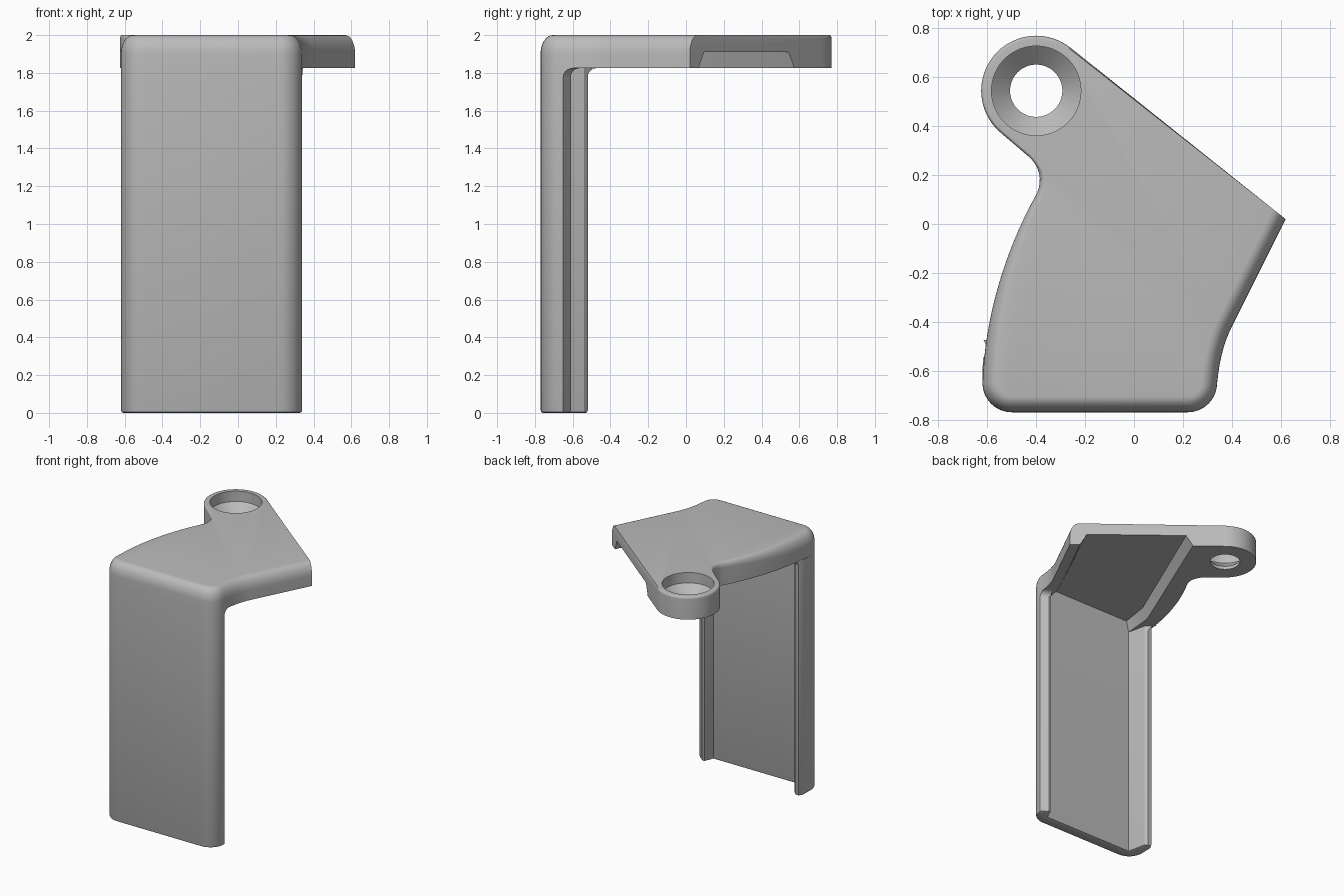
import bpy, bmesh
from math import sin, cos, pi, radians
from mathutils import Vector
from mathutils.geometry import interpolate_bezier

if "Cube" in bpy.data.objects:
    bpy.data.objects.remove(bpy.data.objects["Cube"])

TOP, UNDER, CEILING = 2.0, 1.825, 1.91

grey = bpy.data.materials.new("plain_grey")
grey.use_nodes = True
grey.diffuse_color = (0.5, 0.5, 0.5, 1)
grey.node_tree.nodes["Principled BSDF"].inputs["Base Color"].default_value = (0.5, 0.5, 0.5, 1)


def arc(cx, cy, r, a, b, n):
    return [Vector((cx + r * cos(radians(a + (b - a) * i / n)),
                    cy + r * sin(radians(a + (b - a) * i / n)))) for i in range(n + 1)]


def curve(a, b, c, d, n):
    return [p.to_2d() for p in interpolate_bezier(*[Vector((*q, 0)) for q in (a, b, c, d)], n)]


def edge_normals(pts):
    out = []
    for p, q in zip(pts, pts[1:] + pts[:1]):
        d = (q - p).normalized()
        out.append(Vector((d.y, -d.x)))
    return out


def inset(pts, weights, amount=1.0):
    """Move each edge of a counter-clockwise outline inward by its own weight."""
    normals, out = edge_normals(pts), []
    for i, p in enumerate(pts):
        a, b = normals[i - 1], normals[i]
        wa, wb = weights[i - 1] * amount, weights[i] * amount
        det = a.x * b.y - a.y * b.x
        if abs(det) > 0.5:
            move = Vector((wa * b.y - wb * a.y, wb * a.x - wa * b.x)) / det
        else:
            move = (a + b).normalized() * (wa + wb) / 2
        out.append(p - move)
    return out


def level(pts, z):
    return [(p.x, p.y, z) for p in pts]


def loft(name, rings):
    bm = bmesh.new()
    rows = [[bm.verts.new(c) for c in ring] for ring in rings]
    n = len(rows[0])
    for low, high in zip(rows, rows[1:]):
        for i in range(n):
            j = (i + 1) % n
            bm.faces.new((low[i], low[j], high[j], high[i]))
    bm.faces.new(rows[0][::-1])
    bm.faces.new(rows[-1])
    bmesh.ops.recalc_face_normals(bm, faces=bm.faces)
    mesh = bpy.data.meshes.new(name)
    bm.to_mesh(mesh)
    bm.free()
    mesh.materials.append(grey)
    obj = bpy.data.objects.new(name, mesh)
    bpy.context.collection.objects.link(obj)
    return obj


def select(obj):
    bpy.ops.object.select_all(action='DESELECT')
    obj.select_set(True)
    bpy.context.view_layer.objects.active = obj


def cut(obj, cutter):
    select(obj)
    mod = obj.modifiers.new("cut", 'BOOLEAN')
    mod.operation, mod.solver, mod.object = 'DIFFERENCE', 'EXACT', cutter
    bpy.ops.object.modifier_apply(modifier=mod.name)
    bpy.data.objects.remove(cutter)


def shade(obj, angle):
    select(obj)
    bpy.ops.object.shade_smooth_by_angle(angle=radians(angle))


# Outline shared by the front of the plate and the panel
front = arc(-0.5, -0.65, 0.12, 180, 270, 8) + arc(0.22, -0.65, 0.12, 270, 360, 8)

# Top plate with a mounting ear, rounded over on its front and sides
outline = (front
           + curve((0.34, -0.65), (0.35, -0.55), (0.37, -0.48), (0.4, -0.42), 8)[1:]
           + [Vector((0.62, 0.02))]
           + arc(-0.4, 0.545, 0.225, 51.5, 231, 28)
           + curve((-0.43, 0.275), (-0.385, 0.235), (-0.375, 0.18), (-0.395, 0.13), 9)
           + curve((-0.395, 0.13), (-0.54, -0.13), (-0.61, -0.4), (-0.62, -0.65), 16)[1:-1])


def rounding(m):
    if m.y > 0.22:
        return 0.0 if m.x > 0 else 0.012
    if m.x > 0:
        return 0.065
    return 0.065 - 0.045 * max(0, min(1, (m.y + 0.6) / 0.8))


weights = [rounding((p + q) / 2) for p, q in zip(outline, outline[1:] + outline[:1])]
heights = [1.5 * max(weights[i - 1], weights[i]) for i in range(len(weights))]
rings = [level(outline, UNDER)]
for k in range(9):
    t = k / 8 * pi / 2
    pts = inset(outline, weights, 1 - cos(t))
    rings.append([(p.x, p.y, TOP - h * (1 - sin(t))) for p, h in zip(pts, heights)])
top_plate = loft("top_plate", rings)

# Hollow below the plate, open through the slanted back edge
hollow = [Vector(p) for p in ((-0.52, -0.68), (0.24, -0.68), (0.26, -0.55), (0.33, -0.4),
                              (0.67, 0.28), (0.05, 0.87), (-0.5, -0.45))]
draft = [0, 0.01, 0.03, 0.05, 0, 0.05, 0.02]
cut(top_plate, loft("hollow_cutter", [level(hollow, UNDER - 0.02), level(hollow, UNDER),
                                      level(inset(hollow, draft), CEILING)]))

# Countersunk screw hole in the ear
cut(top_plate, loft("hole_cutter", [level(arc(-0.4, 0.545, r, 0, 352.5, 47), z) for r, z in
                                    ((0.107, 1.7), (0.107, 1.85), (0.183, 1.92), (0.183, 2.1))]))
shade(top_plate, 30)

# Front panel with a flange down each side, flared where it meets the plate
section = front + [Vector(p) for p in (
    (0.29, -0.61), (0.27, -0.61), (0.24, -0.68),
    (-0.52, -0.68), (-0.55, -0.54), (-0.57, -0.52), (-0.6, -0.52), (-0.618, -0.55))]
count, first = len(section), len(front) - 1
even = [1] * count
flare = [1 if i in (first, first + 1, count - 3) else 0 for i in range(count)]
rings = [level(inset(section, even, 0.012), 0), level(inset(section, even, 0.004), 0.004),
         level(section, 0.014)]
for k in range(6):
    t = k / 5 * pi / 2
    rings.append(level(inset(section, flare, -0.045 * (1 - cos(t))), UNDER - 0.045 * (1 - sin(t))))
front_panel = loft("front_panel", rings)
shade(front_panel, 30)
